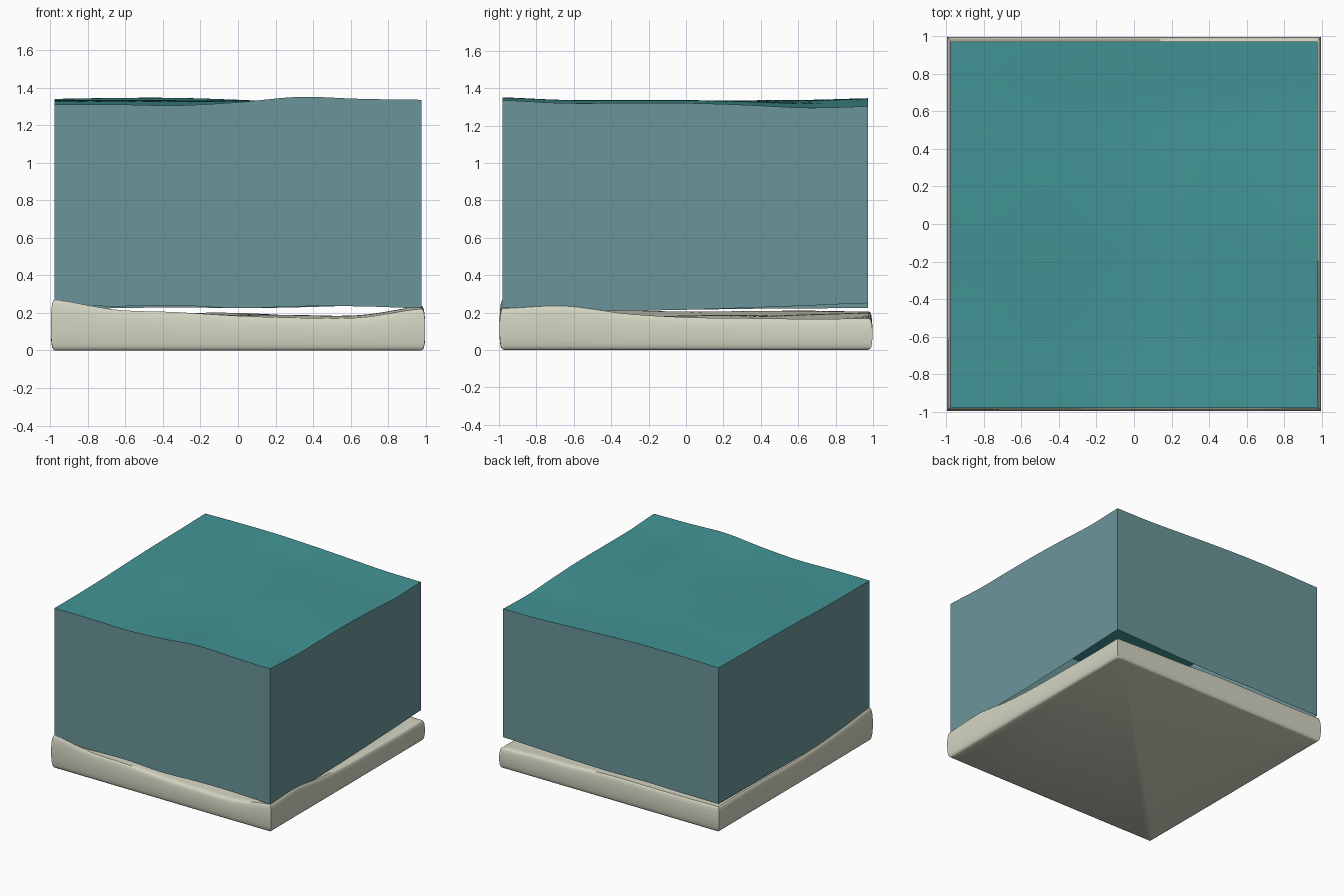
import bpy, bmesh, math

if "Cube" in bpy.data.objects:
    bpy.data.objects.remove(bpy.data.objects["Cube"])


def material(name, rgb):
    m = bpy.data.materials.new(name)
    m.diffuse_color = (*[(c / 255) ** 2.2 for c in rgb], 1)
    m.use_nodes = True
    m.node_tree.nodes["Principled BSDF"].inputs["Base Color"].default_value = m.diffuse_color
    return m


TEAL = material("water teal", (68, 147, 148))
BLUE = material("water side blue", (107, 148, 153))
SAND = material("pale sand", (212, 212, 194))


def curve(pts, t):
    """Smooth curve through evenly spaced heights, t in 0..1."""
    n = len(pts) - 1
    i = max(0, min(int(t * n), n - 1))
    f = t * n - i
    p0, p1, p2, p3 = (pts[max(0, min(n, i + k))] for k in (-1, 0, 1, 2))
    return p1 + 0.5 * f * (p2 - p0 + f * (2 * p0 - 5 * p1 + 4 * p2 - p3
                                         + f * (3 * (p1 - p2) + p3 - p0)))


def patch(front, right, back, left):
    """Height field blended between four wavy edges."""
    def h(u, v):
        a = (1 - v) * curve(front, u) + v * curve(back, u)
        b = (1 - u) * curve(left, v) + u * curve(right, v)
        c = ((1 - u) * (1 - v) * front[0] + u * (1 - v) * front[-1]
             + (1 - u) * v * back[0] + u * v * back[-1])
        return a + b - c
    return h


def unit(co, half):
    return [max(0, min(1, (c / half + 1) / 2)) for c in (co.x, co.y)]


def extrude_rim(bm, rim):
    geo = bmesh.ops.extrude_edge_only(bm, edges=rim)["geom"]
    verts = [g for g in geo if isinstance(g, bmesh.types.BMVert)]
    edges = [g for g in geo if isinstance(g, bmesh.types.BMEdge)]
    return verts, edges


def finish(bm, name, mats):
    bmesh.ops.recalc_face_normals(bm, faces=bm.faces)
    me = bpy.data.meshes.new(name)
    bm.to_mesh(me)
    bm.free()
    ob = bpy.data.objects.new(name, me)
    bpy.context.collection.objects.link(ob)
    for m in mats:
        me.materials.append(m)
    bpy.ops.object.select_all(action='DESELECT')
    ob.select_set(True)
    bpy.context.view_layer.objects.active = ob
    bpy.ops.object.shade_smooth_by_angle(angle=math.radians(40))
    return ob


# Water: wavy top with four walls, open underneath
water_top = patch([1.31, 1.31, 1.305, 1.322, 1.35, 1.34, 1.335],
                  [1.335, 1.32, 1.32, 1.32, 1.31, 1.295, 1.302],
                  [1.34, 1.345, 1.345, 1.335, 1.32, 1.305, 1.302],
                  [1.31, 1.31, 1.315, 1.325, 1.332, 1.335, 1.34])
water_low = patch([.24, .235, .24, .225, .235, .235, .225],
                  [.225, .21, .21, .215, .225, .237, .25],
                  [.225, .225, .23, .225, .23, .24, .25],
                  [.24, .225, .215, .215, .22, .222, .225])
W = 0.977
bm = bmesh.new()
bmesh.ops.create_grid(bm, x_segments=48, y_segments=48, size=W)
for v in bm.verts:
    v.co.z = water_top(*unit(v.co, W))
low, _ = extrude_rim(bm, [e for e in bm.edges if e.is_boundary])
for v in low:
    v.co.z = water_low(*unit(v.co, W))
bm.normal_update()
for f in bm.faces:
    f.material_index = 0 if abs(f.normal.z) > 0.5 else 1
finish(bm, "water_block", [TEAL, BLUE]).location.y = -0.004

# Sand bed: uneven top, softly bulging sides, flat underside
sand_top = patch([.27, .218, .205, .186, .176, .178, .225],
                 [.222, .235, .195, .175, .17, .166, .168],
                 [.205, .2, .2, .2, .185, .178, .168],
                 [.27, .238, .215, .205, .208, .21, .205])


def sand_height(u, v):
    inside = 16 * u * (1 - u) * v * (1 - v)
    return sand_top(u, v) + 0.012 * inside * math.sin(11 * u + 1) * math.sin(9 * v)


S = 0.979
bm = bmesh.new()
bmesh.ops.create_grid(bm, x_segments=48, y_segments=48, size=S)
for v in bm.verts:
    v.co.z = sand_height(*unit(v.co, S))
rim = [e for e in bm.edges if e.is_boundary]
# Each step down the side: half width, share of the local height
last = S
for half, share in [(.985, .975), (.99, .92), (.994, .8), (.997, .6), (.997, .4),
                    (.994, .2), (.99, .09), (.984, .03), (.974, 0)]:
    ring, rim = extrude_rim(bm, rim)
    for v in ring:
        v.co.z = share * sand_top(*unit(v.co, last))
        v.co.x *= half / last
        v.co.y *= half / last
    last = half
bmesh.ops.contextual_create(bm, geom=rim)
finish(bm, "sand_bed", [SAND])
